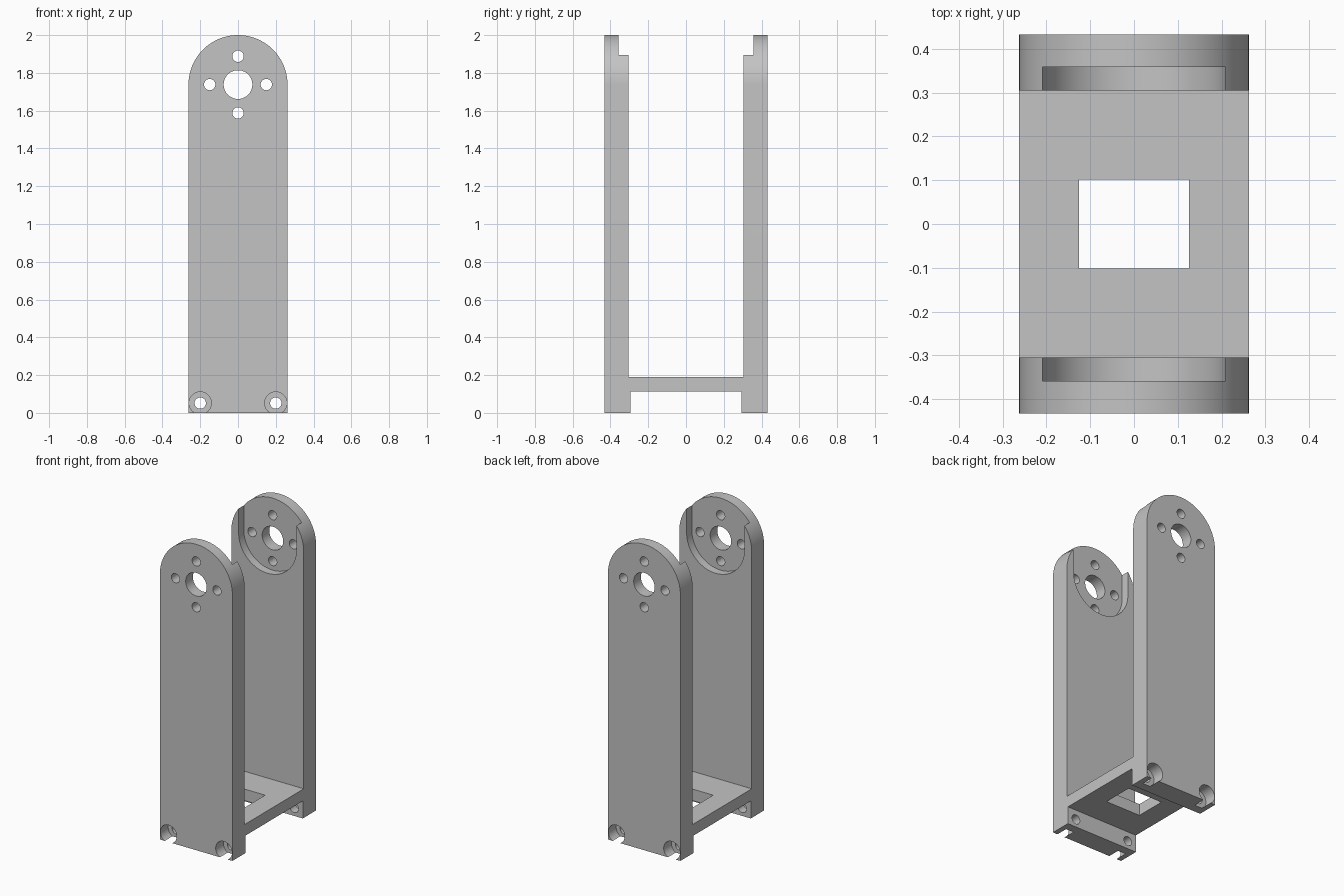
import bpy, bmesh, math
from mathutils import Vector

cube = bpy.data.objects.get("Cube")
if cube:
    bpy.data.objects.remove(cube, do_unlink=True)

HALF_W, PIVOT_Z = 0.262, 1.738      # arm half width, centre of the rounded end
OUTER, INNER, FOOT = 0.432, 0.305, 0.295   # y of arm faces and foot inner face
DECK_LOW, DECK_TOP = 0.114, 0.19

grey = bpy.data.materials.new("plain grey")
grey.use_nodes = True
colour = (0.55, 0.55, 0.55, 1)
grey.diffuse_color = colour
grey.node_tree.nodes["Principled BSDF"].inputs["Base Color"].default_value = colour


def prism(name, points, axis, start, end):
    """Extrude a closed outline of (horizontal, z) points along x or y."""
    bm = bmesh.new()
    place = (lambda h, z: (h, start, z)) if axis == "y" else (lambda h, z: (start, h, z))
    face = bm.faces.new([bm.verts.new(place(h, z)) for h, z in points])
    moved = bmesh.ops.extrude_face_region(bm, geom=[face])["geom"]
    step = Vector((0, end - start, 0)) if axis == "y" else Vector((end - start, 0, 0))
    bmesh.ops.translate(bm, vec=step, verts=[g for g in moved if isinstance(g, bmesh.types.BMVert)])
    bmesh.ops.recalc_face_normals(bm, faces=bm.faces)
    mesh = bpy.data.meshes.new(name)
    bm.to_mesh(mesh)
    bm.free()
    mesh.materials.append(grey)
    obj = bpy.data.objects.new(name, mesh)
    bpy.context.collection.objects.link(obj)
    return obj


def arc(x, z, r, a0, a1, n):
    return [(x + r * math.cos(math.radians(a0 + (a1 - a0) * i / n)),
             z + r * math.sin(math.radians(a0 + (a1 - a0) * i / n))) for i in range(n + 1)]


def rod(name, x, z, r, start=-1, end=1):
    return prism(name, arc(x, z, r, 0, 360, 48)[:-1], "y", start, end)


# H-shaped side section: two arms, the deck between them, and the feet
half = [(FOOT, DECK_LOW), (FOOT, 0), (OUTER, 0), (OUTER, 2.1), (INNER, 2.1), (INNER, DECK_TOP)]
section = half + [(-y, z) for y, z in reversed(half)]
bracket = prism("bracket", section, "x", -0.5, 0.5)

# Round-topped front outline
outline = arc(0, PIVOT_Z, HALF_W, 0, 180, 64) + [(-HALF_W, -0.1), (HALF_W, -0.1)]
arch = prism("arch_outline", outline, "y", -0.7, 0.7)

# U-shaped recess on the inner faces, open at the top
recess = prism("hub_recess", arc(0, PIVOT_Z, 0.209, 180, 360, 48) + [(0.209, 2.2), (-0.209, 2.2)],
               "y", -0.358, 0.358)

# Pivot hole with four screw holes round it
cutters = [recess, rod("pivot_hole", 0, PIVOT_Z, 0.076)]
for i in range(4):
    a = i * math.pi / 2
    cutters.append(rod("hub_screw_hole", 0.15 * math.cos(a), PIVOT_Z + 0.15 * math.sin(a), 0.03))

# Foot screw holes with counterbores on the outer faces
for x in (-0.2, 0.2):
    cutters.append(rod("foot_screw_hole", x, 0.052, 0.03))
    for side in (-1, 1):
        cutters.append(rod("foot_counterbore", x, 0.052, 0.059, side * 0.352, side * 0.6))

# Rectangular window in the deck
window = [(-0.126, 0.05), (0.126, 0.05), (0.126, 0.3), (-0.126, 0.3)]
cutters.append(prism("deck_window", window, "y", -0.101, 0.101))

for cutter in [arch] + cutters:
    cutter.hide_render = True
    mod = bracket.modifiers.new(cutter.name, "BOOLEAN")
    mod.operation = "INTERSECT" if cutter is arch else "DIFFERENCE"
    mod.solver = "EXACT"
    mod.object = cutter

# Bake the cuts and discard the cutters
graph = bpy.context.evaluated_depsgraph_get()
result = bpy.data.meshes.new_from_object(bracket.evaluated_get(graph))
bracket.modifiers.clear()
bracket.data = result
for cutter in [arch] + cutters:
    bpy.data.objects.remove(cutter, do_unlink=True)

bpy.ops.object.select_all(action="DESELECT")
bracket.select_set(True)
bpy.context.view_layer.objects.active = bracket
bpy.ops.object.shade_smooth_by_angle(angle=math.radians(30))
